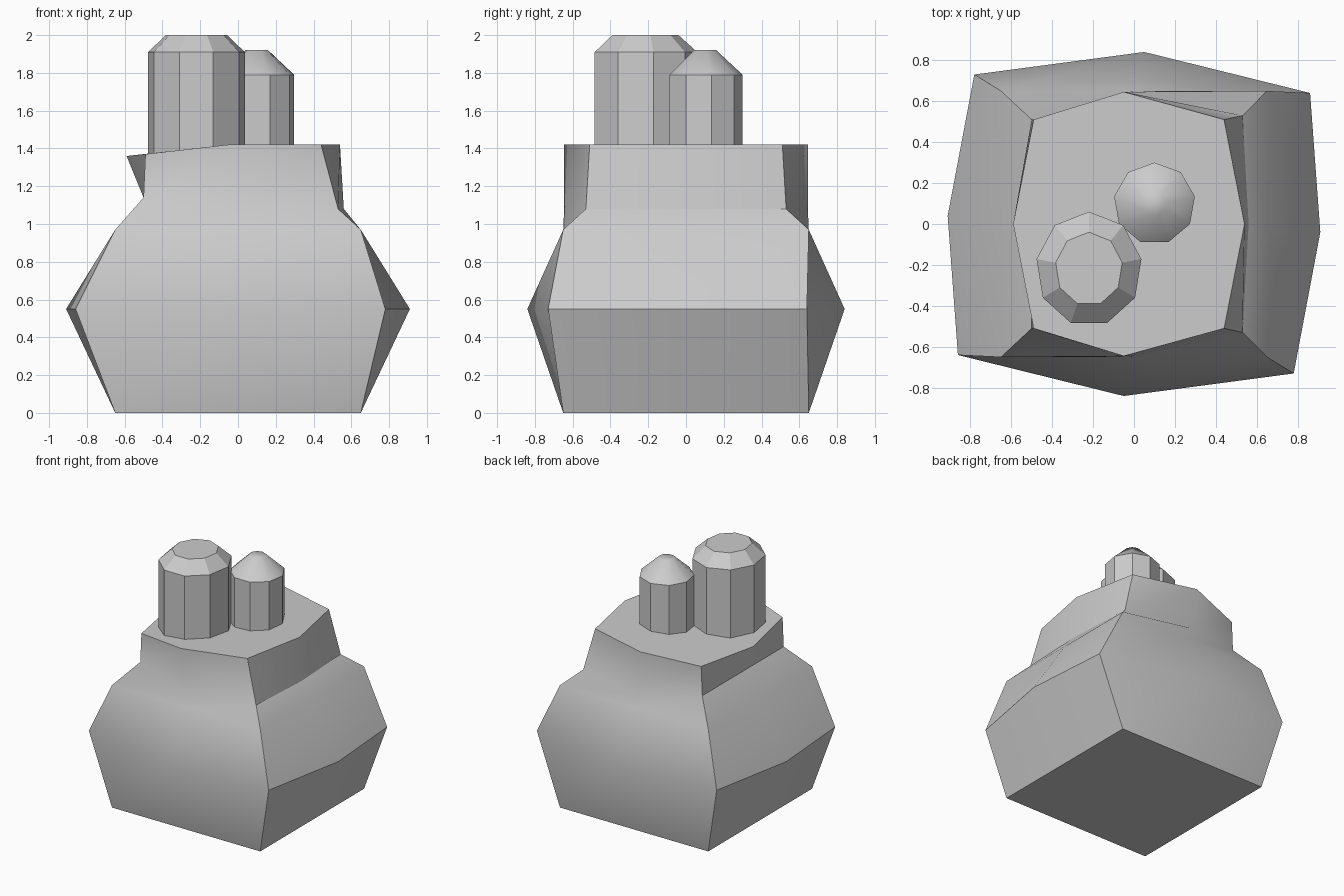
import bpy, bmesh, math

cube = bpy.data.objects.get("Cube")
if cube:
    bpy.data.objects.remove(cube, do_unlink=True)

# Single flat grey
grey = bpy.data.materials.new("stone_grey")
grey.use_nodes = True
colour = (0.6, 0.6, 0.6, 1)
grey.diffuse_color = colour
grey.node_tree.nodes["Principled BSDF"].inputs["Base Color"].default_value = colour


def loft(name, rings):
    """Closed solid through rings that share one vertex count."""
    bm = bmesh.new()
    loops = [[bm.verts.new(p) for p in ring] for ring in rings]
    n = len(loops[0])
    for low, high in zip(loops, loops[1:]):
        for i in range(n):
            j = (i + 1) % n
            bm.faces.new((low[i], low[j], high[j], high[i]))
    bm.faces.new(loops[0][::-1])
    bm.faces.new(loops[-1])
    bmesh.ops.recalc_face_normals(bm, faces=bm.faces)
    mesh = bpy.data.meshes.new(name)
    bm.to_mesh(mesh)
    bm.free()
    mesh.materials.append(grey)
    obj = bpy.data.objects.new(name, mesh)
    bpy.context.collection.objects.link(obj)
    return obj


def square(half, z):
    """Square ring with a point in the middle of each side."""
    steps = ((-1, -1), (0, -1), (1, -1), (1, 0), (1, 1), (0, 1), (-1, 1), (-1, 0))
    return [(half * x, half * y, z) for x, y in steps]


def mirrored(half):
    """Finish a ring, given left-hand half from front corner to back corner."""
    fl, front, fr, right, left = half
    flip = lambda p: (p[0], -p[1], p[2])
    return [fl, front, fr, right, flip(fr), flip(front), flip(fl), left]


# Faceted body: base, twisted waist, shoulder, collar and sloping deck
waist_half = [(-0.86, -0.64), (-0.05, -0.84), (0.78, -0.73), (0.91, -0.04)]
waist = [(s * x, s * y, 0.55) for s in (1, -1) for x, y in waist_half]
collar = mirrored([(-0.5, -0.51, 1.14), (-0.02, -0.645, 1.08), (0.53, -0.53, 1.08),
                   (0.56, 0, 1.08), (-0.5, 0, 1.14)])
deck = mirrored([(-0.49, -0.51, 1.37), (-0.05, -0.645, 1.42), (0.44, -0.51, 1.42),
                 (0.54, 0, 1.42), (-0.59, 0, 1.36)])
body = loft("body", [square(0.65, 0), waist, square(0.65, 0.97), collar, deck])
bpy.ops.object.select_all(action="DESELECT")
body.select_set(True)
bpy.context.view_layer.objects.active = body
bpy.ops.object.shade_smooth_by_angle(angle=math.radians(35))


# Nine-sided towers with chamfered caps
def tower(name, cx, cy, levels):
    rings = []
    for rx, ry, z in levels:
        angles = [math.tau * i / 9 for i in range(9)]
        rings.append([(cx - rx * math.sin(a), cy + ry * math.cos(a), z) for a in angles])
    return loft(name, rings)


tower("large_tower", -0.22, -0.22,
      [(0.26, 0.28, 1.33), (0.26, 0.28, 1.91), (0.165, 0.18, 2)])
small = tower("small_tower", 0.1, 0.1,
              [(0.2, 0.2, 1.35), (0.2, 0.2, 1.79), (0.06, 0.06, 1.92)])

# Soft cap on the small tower
for face in small.data.polygons:
    face.use_smooth = face.normal.z > 0.3
